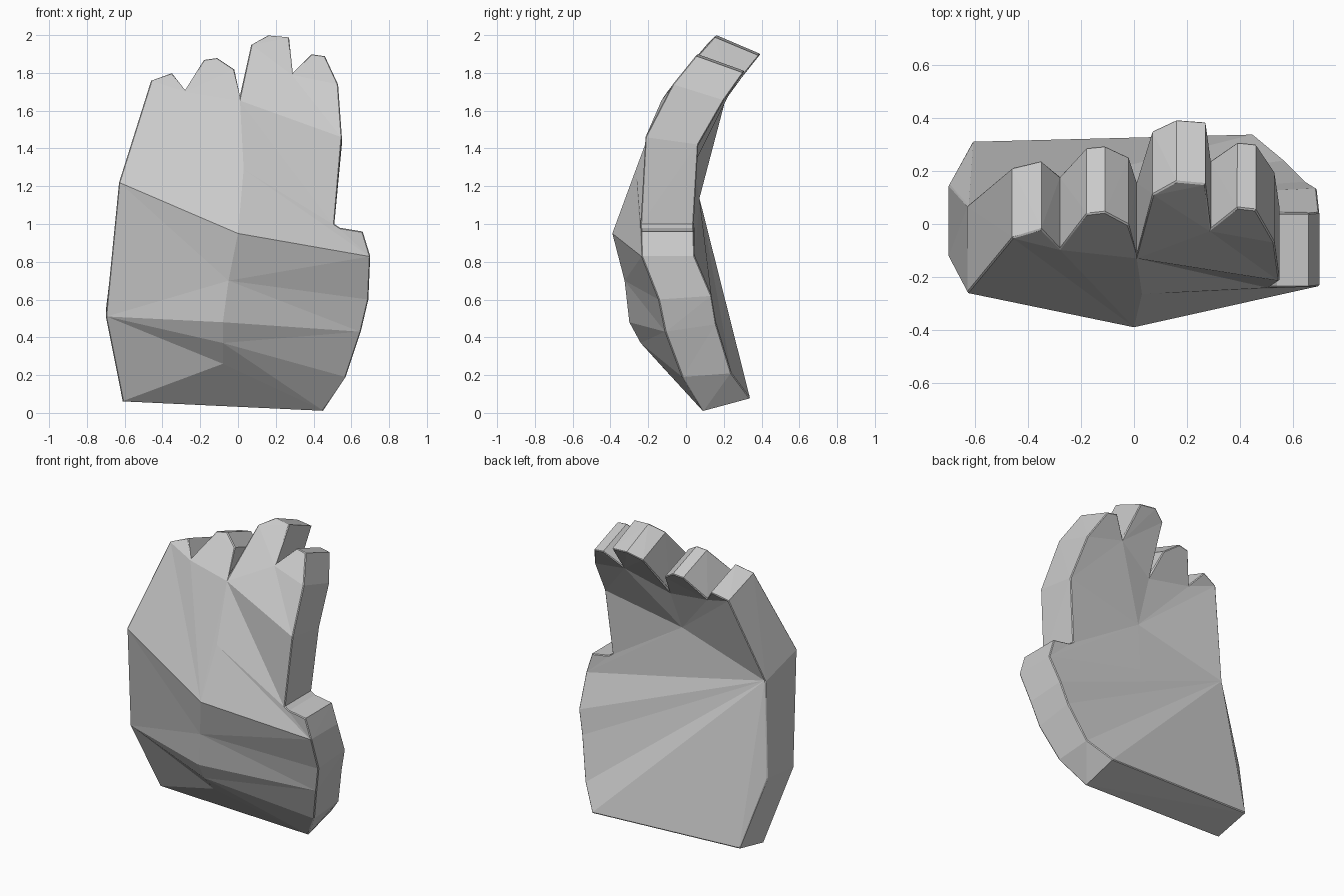
import bpy, bmesh

if "Cube" in bpy.data.objects:
    bpy.data.objects.remove(bpy.data.objects["Cube"])

# Outline of the slab seen from the front (x, z), counterclockwise from bottom left
OUTLINE = [(-.61, .06), (.45, .01), (.57, .19), (.65, .43), (.69, .60), (.70, .83),
           (.66, .96), (.54, .98), (.51, 1.0), (.55, 1.46), (.53, 1.74), (.46, 1.89),
           (.39, 1.90), (.29, 1.80), (.27, 1.99), (.16, 2.0), (.07, 1.95), (.01, 1.68),
           (-.02, 1.82), (-.11, 1.88), (-.18, 1.87), (-.28, 1.71), (-.35, 1.80),
           (-.46, 1.76), (-.63, 1.22), (-.70, .51)]

# Side profile: height -> front y, and offset (dy, dz) to the back edge
PROFILE = [(0, .095, .25, .07), (.19, -.02, .26, .02), (.43, -.11, .27, .04),
           (.60, -.145, .28, .02), (.83, -.235, .28, 0), (1.0, -.24, .28, 0),
           (1.22, -.26, .33, -.09), (1.46, -.215, .28, -.04), (1.68, -.12, .28, -.08),
           (1.80, -.02, .26, -.09), (1.90, .06, .25, -.09), (2.0, .16, .235, -.10)]


def profile_at(z):
    for a, b in zip(PROFILE, PROFILE[1:]):
        if z <= b[0]:
            t = (z - a[0]) / (b[0] - a[0])
            return [p + (q - p) * t for p, q in zip(a[1:], b[1:])]
    return PROFILE[-1][1:]


bm = bmesh.new()
front, back = [], []
for x, z in OUTLINE:
    y, dy, dz = profile_at(z)
    front.append(bm.verts.new((x, y, z)))
    back.append(bm.verts.new((x, y + dy, z + dz)))

# Inner points: raised palm at the front, shallow crease at the back
inner = {"A": (0, -.39, .95), "H": (-.05, -.325, .70), "E": (-.08, -.30, .48),
         "F": (-.08, -.24, .37), "G": (-.08, -.14, .26), "C": (.03, -.265, 1.29),
         "P": (0, .06, .99), "Q": (0, .04, 1.31)}
inner = {k: bm.verts.new(v) for k, v in inner.items()}


def add_faces(ring, table, flip=False):
    for row in table.split(","):
        vs = [inner[k] if k in inner else ring[int(k)] for k in row.split()]
        bm.faces.new(vs[::-1] if flip else vs)


# Finger tips, shared by the front and the back
fingers = "13 9 10,13 10 11 12,17 13 14 15 16,17 18 19 20 21,21 22 23,5 6 7 8"

# Palm, heel and thumb on the front
add_faces(front, fingers)
add_faces(front, "A 24 H,H 24 25,H 25 E,A H 5,H 4 5,H E 3,H 3 4,E 25 F,E F 3,"
                 "F 25 G,G 25 0,G 0 1,F G 1,F 1 2,F 2 3,"
                 "A 5 C,C 5 8,C 8 17,17 8 9,17 9 13,A C 17,A 17 21,A 21 23,A 23 24")

# Back of the hand
add_faces(back, fingers, True)
add_faces(back, "Q 8 9,Q 9 13,Q 13 17,Q 17 21,Q 21 23,Q 23 24,Q 24 P,Q P 5,Q 5 8,P 24 5,"
                "24 25 0,24 0 1,24 1 2,24 2 3,24 3 4,24 4 5", True)

# Rim joining front and back
n = len(OUTLINE)
for i in range(n):
    j = (i + 1) % n
    bm.faces.new((front[j], front[i], back[i], back[j]))

bmesh.ops.recalc_face_normals(bm, faces=bm.faces[:])

# Narrow chamfer along both rims
rim = [bm.edges.get((r[i], r[(i + 1) % n])) for r in (front, back) for i in range(n)]
bmesh.ops.bevel(bm, geom=rim, offset=.008, segments=1, affect='EDGES', clamp_overlap=True)
bmesh.ops.triangulate(bm, faces=bm.faces[:])

mesh = bpy.data.meshes.new("hand")
bm.to_mesh(mesh)
bm.free()
bpy.context.collection.objects.link(bpy.data.objects.new("hand", mesh))
